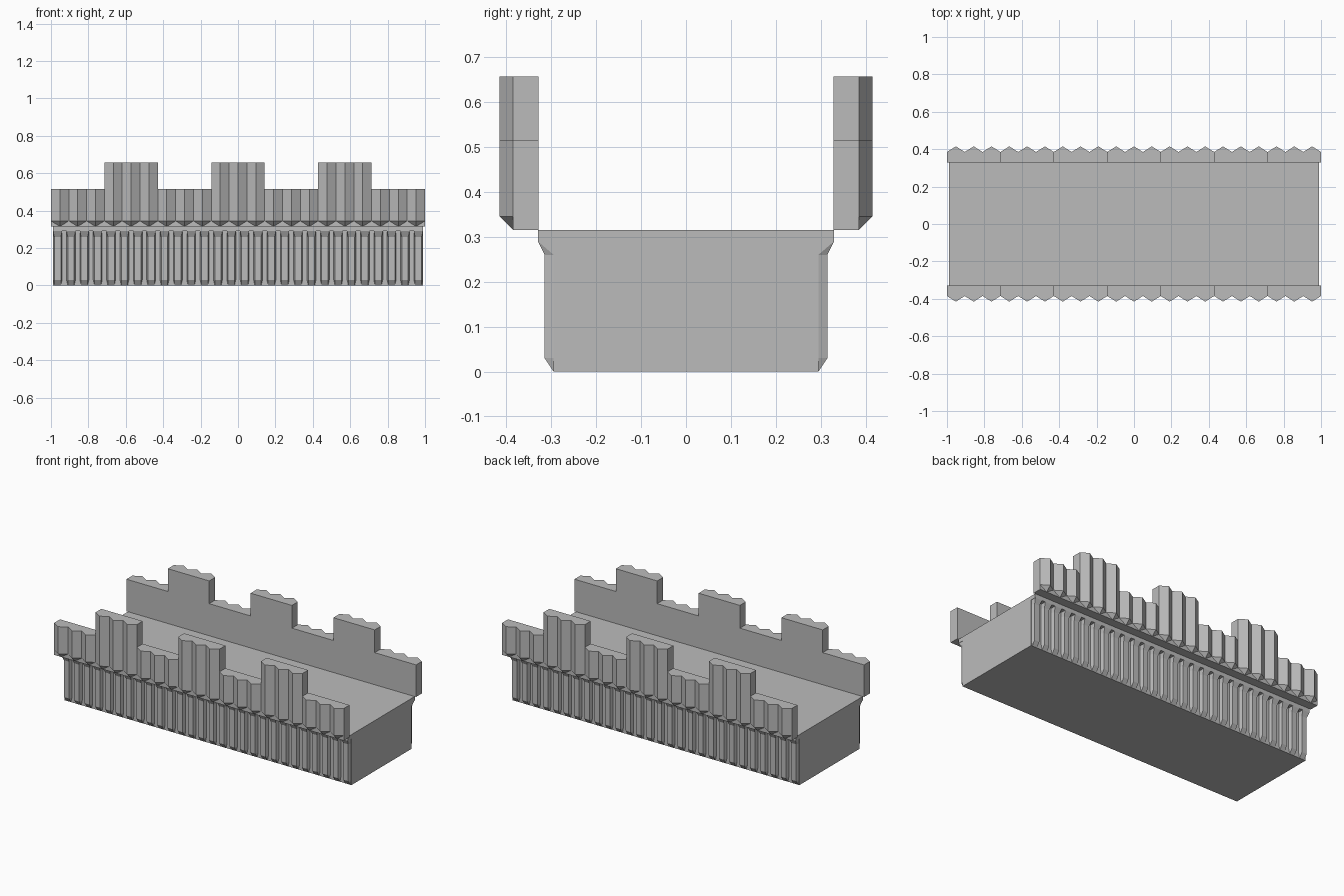
import bpy, bmesh

if "Cube" in bpy.data.objects:
    bpy.data.objects.remove(bpy.data.objects["Cube"], do_unlink=True)

stone = bpy.data.materials.new("grey stone")
stone.use_nodes = True
COLOUR = (0.5, 0.5, 0.5, 1)
stone.diffuse_color = COLOUR
stone.node_tree.nodes["Principled BSDF"].inputs["Base Color"].default_value = COLOUR


def add_hull(bm, points):
    """Add the convex solid spanned by the points."""
    verts = [bm.verts.new(p) for p in points]
    bmesh.ops.convex_hull(bm, input=verts)


def add_box(bm, x0, x1, y0, y1, z0, z1):
    add_hull(bm, [(x, y, z) for x in (x0, x1) for y in (y0, y1) for z in (z0, z1)])


def finish(name, bm, mirrored=False):
    bmesh.ops.dissolve_limit(bm, angle_limit=0.01, verts=bm.verts[:], edges=bm.edges[:])
    bmesh.ops.recalc_face_normals(bm, faces=bm.faces[:])
    mesh = bpy.data.meshes.new(name)
    bm.to_mesh(mesh)
    bm.free()
    mesh.materials.append(stone)
    obj = bpy.data.objects.new(name, mesh)
    bpy.context.collection.objects.link(obj)
    if mirrored:
        mod = obj.modifiers.new("Mirror", 'MIRROR')
        mod.use_axis = (False, True, False)
        mod.use_mirror_merge = False
    return obj


SEGMENTS = 7
SEG = 2 / SEGMENTS
END = 0.99          # half length of the wall body
CORE = 0.295        # half depth of the wall body
DECK = 0.315        # walkway height
LEDGE = 0.29        # underside of the walkway slab

# Wall body and walkway slab
bm = bmesh.new()
add_box(bm, -END, END, -CORE, CORE, 0, LEDGE)
finish("wall_body", bm)
bm = bmesh.new()
add_box(bm, -END, END, -0.33, 0.33, LEDGE, DECK)
finish("walkway_slab", bm)

# Vertical ribs, chamfered at the foot and flaring out under the slab
bm = bmesh.new()
ribs = SEGMENTS * 4
for i in range(ribs):
    x = -1 + (i + 0.5) * 2 / ribs
    inner, outer = 0.024, 0.017

    def section(y, z, half):
        return [(x - half, y, z), (x + half, y, z)]

    add_hull(bm, section(-CORE, 0, outer) + section(-0.315, 0.03, outer)
             + section(-0.315, 0.26, outer) + section(-CORE, 0.03, inner)
             + section(-CORE, 0.26, inner))
    add_hull(bm, section(-CORE, 0.26, inner) + section(-0.315, 0.26, outer)
             + section(-CORE, LEDGE, inner) + section(-0.33, LEDGE, inner))
finish("wall_ribs", bm, mirrored=True)

# Battlements: low and high segments, each faced with three pointed pilasters
BACK, FACE, RIDGE = -0.328, -0.385, -0.415
tooth = SEG / 3
for s in range(SEGMENTS):
    high = s % 2 == 1
    top = 0.657 if high else 0.515
    x0 = -1 + s * SEG
    bm = bmesh.new()
    add_box(bm, x0, x0 + SEG, BACK, FACE, DECK, top)
    for k in range(3):
        a = x0 + k * tooth
        mid = a + tooth / 2
        corners = [(a, FACE), (mid, RIDGE), (a + tooth, FACE)]
        add_hull(bm, [(x, y, z) for x, y in corners for z in (0.345, top)]
                 + [(mid, FACE, DECK)])
    finish(("merlon_" if high else "parapet_") + str(s + 1), bm, mirrored=True)
